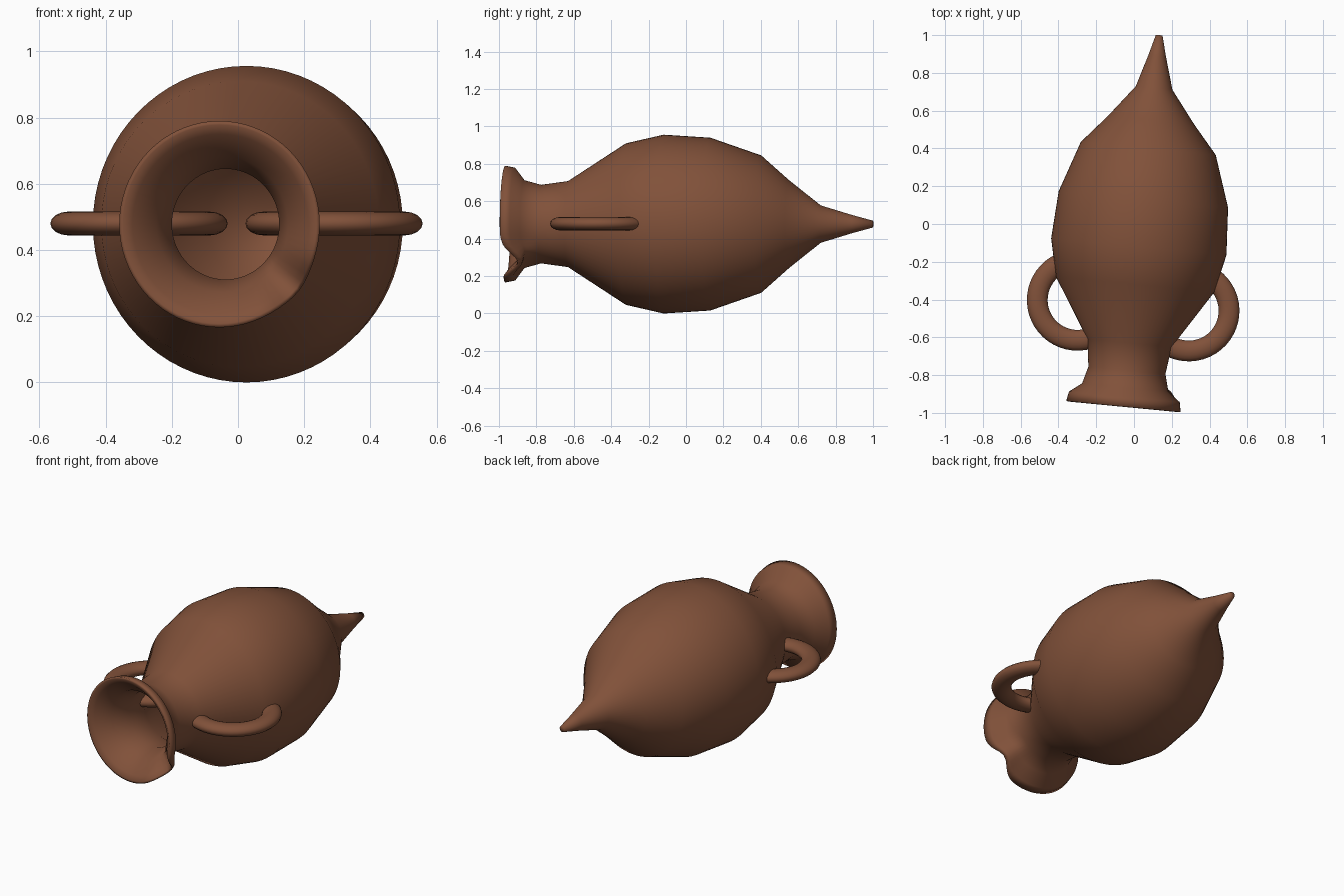
import bpy, bmesh, math
from mathutils import Matrix

if "Cube" in bpy.data.objects:
    bpy.data.objects.remove(bpy.data.objects["Cube"])

SEG = 72
TILT = math.radians(-5.5)
CENTRE = (0.037, 0.0, 0.478)

clay = bpy.data.materials.new("clay")
clay.diffuse_color = (0.22, 0.083, 0.042, 1)
clay.use_nodes = True
clay.node_tree.nodes["Principled BSDF"].inputs["Base Color"].default_value = clay.diffuse_color

# Profile along the jar's axis: (axial position, radius), outside tip to lip, then inside
outer = [(1.0, .018), (.89, .048), (.72, .10), (.55, .235), (.40, .368), (.13, .462),
         (-.12, .478), (-.32, .432), (-.63, .23), (-.775, .21), (-.865, .235),
         (-.915, .302), (-.966, .312)]
inner = [(-.968, .30), (-.95, .272), (-.88, .205), (-.775, .167), (-.63, .185),
         (-.32, .385), (-.12, .435), (.13, .42), (.40, .325), (.55, .19), (.70, .05)]


def finish(bm, name):
    bmesh.ops.recalc_face_normals(bm, faces=bm.faces)
    for f in bm.faces:
        f.smooth = True
    mesh = bpy.data.meshes.new(name)
    bm.to_mesh(mesh)
    bm.free()
    mesh.materials.append(clay)
    obj = bpy.data.objects.new(name, mesh)
    bpy.context.collection.objects.link(obj)
    obj.matrix_world = Matrix.Translation(CENTRE) @ Matrix.Rotation(TILT, 4, 'Z')
    return obj


def ring_point(v, r, a):
    # Chip in the lower right of the lip
    d = math.degrees(a) - 319
    lip = min(1, max(0, (-.84 - v) / .11))
    v += .09 * lip * math.exp(-(d / 15) ** 2)
    return (.975 * r * math.cos(a), v / math.cos(TILT), r * math.sin(a))


# Jar body, hollow with pointed foot and flared mouth
bm = bmesh.new()
rings = [[bm.verts.new(ring_point(v, r, 2 * math.pi * i / SEG)) for i in range(SEG)]
         for v, r in outer + inner]
for a, b in zip(rings, rings[1:]):
    for i in range(SEG):
        j = (i + 1) % SEG
        bm.faces.new((a[i], a[j], b[j], b[i]))
bm.faces.new(rings[0])
bm.faces.new(rings[-1])
finish(bm, "jar_body")


# Ring handles, flattened tori that pass through the wall
def handle(name, side, major=.213, minor=.055, flat=.036, n=48, m=16):
    bm = bmesh.new()
    grid = []
    for i in range(n):
        a = 2 * math.pi * i / n
        row = []
        for k in range(m):
            t = 2 * math.pi * k / m
            r = major + minor * math.cos(t)
            row.append(bm.verts.new((side * .296 + r * math.cos(a),
                                     -.433 + r * math.sin(a),
                                     .002 + flat * math.sin(t))))
        grid.append(row)
    for i in range(n):
        for k in range(m):
            p, q = grid[i], grid[(i + 1) % n]
            bm.faces.new((p[k], q[k], q[(k + 1) % m], p[(k + 1) % m]))
    finish(bm, name)


handle("left_handle", -1)
handle("right_handle", 1)
